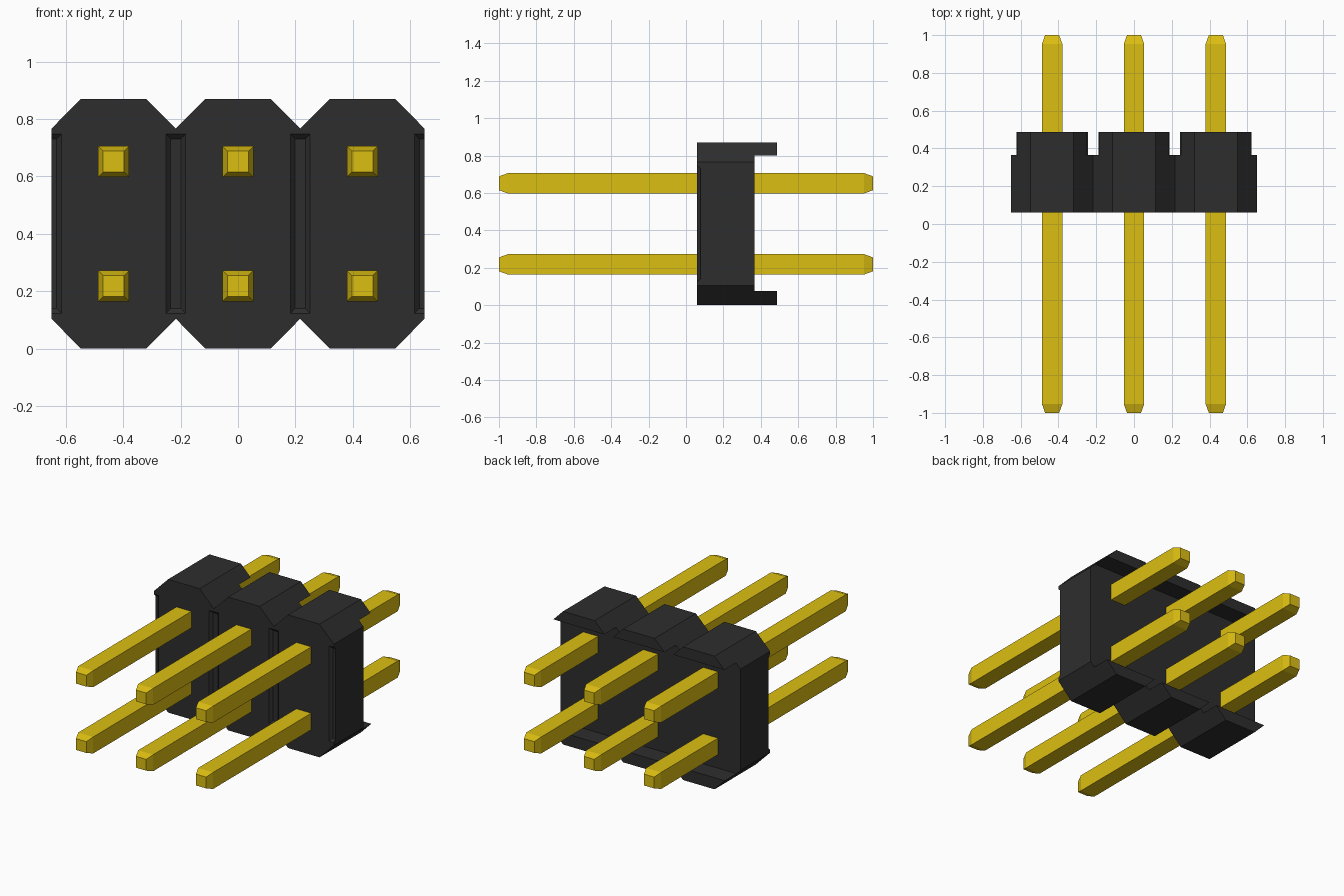
import bpy, bmesh

if "Cube" in bpy.data.objects:
    bpy.data.objects.remove(bpy.data.objects["Cube"])

PITCH = 1.3 / 3
H = 0.87
COLUMNS = [-PITCH, 0, PITCH]


def material(name, rgb):
    m = bpy.data.materials.new(name)
    m.diffuse_color = (*rgb, 1)
    m.use_nodes = True
    m.node_tree.nodes["Principled BSDF"].inputs["Base Color"].default_value = m.diffuse_color
    return m


def loft(name, sections, mat=None):
    """Skin a closed solid through (y, [(x, z), ...]) sections."""
    bm = bmesh.new()
    rings = [[bm.verts.new((x, y, z)) for x, z in pts] for y, pts in sections]
    n = len(rings[0])
    for a, b in zip(rings, rings[1:]):
        for i in range(n):
            j = (i + 1) % n
            bm.faces.new((a[i], a[j], b[j], b[i]))
    bm.faces.new(rings[0])
    bm.faces.new(rings[-1])
    bmesh.ops.recalc_face_normals(bm, faces=bm.faces)
    me = bpy.data.meshes.new(name)
    bm.to_mesh(me)
    bm.free()
    ob = bpy.data.objects.new(name, me)
    bpy.context.collection.objects.link(ob)
    if mat:
        me.materials.append(mat)
    return ob


def rect(cx, cz, hx, hz):
    return [(cx - hx, cz - hz), (cx + hx, cz - hz), (cx + hx, cz + hz), (cx - hx, cz + hz)]


def cut(target, cutter):
    cutter.hide_render = True
    mod = target.modifiers.new("cut", "BOOLEAN")
    mod.operation = "DIFFERENCE"
    mod.solver = "EXACT"
    mod.object = cutter
    bpy.context.view_layer.objects.active = target
    bpy.ops.object.modifier_apply(modifier=mod.name)
    bpy.data.objects.remove(cutter)


black = material("black_plastic", (0.027, 0.027, 0.027))
gold = material("gold", (0.72, 0.52, 0.006))

# Housing: row of chamfered blocks as one outline
half, flat, ch = PITCH / 2, 0.114, 0.104
bottom = [(-1.5 * PITCH, ch)]
for c in COLUMNS:
    bottom += [(c - flat, 0), (c + flat, 0), (c + half, ch)]
outline = bottom + [(x, H - z) for x, z in reversed(bottom)]
housing = loft("housing", [(0.06, outline), (0.487, outline)], black)

# Rear channel leaves a lip along the top and bottom
channel = rect(0, 0.4375, 0.9, 0.3615)
cut(housing, loft("channel_cutter", [(0.366, channel), (0.6, channel)]))

# Shallow bevelled grooves on the front between blocks and at both ends
for k in (-1.5, -0.5, 0.5, 1.5):
    x = k * PITCH
    cut(housing, loft("groove_cutter", [
        (0.045, rect(x, H / 2, 0.049, 0.327)),
        (0.077, rect(x, H / 2, 0.018, 0.295))]))

# Square pins with tapered tips
for row, z in (("lower", H / 2 - PITCH / 2), ("upper", H / 2 + PITCH / 2)):
    for i, x in enumerate(COLUMNS):
        tip, shaft = rect(x, z, 0.037, 0.037), rect(x, z, 0.054, 0.054)
        loft(f"{row}_pin_{i + 1}",
             [(-1, tip), (-0.953, shaft), (0.953, shaft), (1, tip)], gold)
